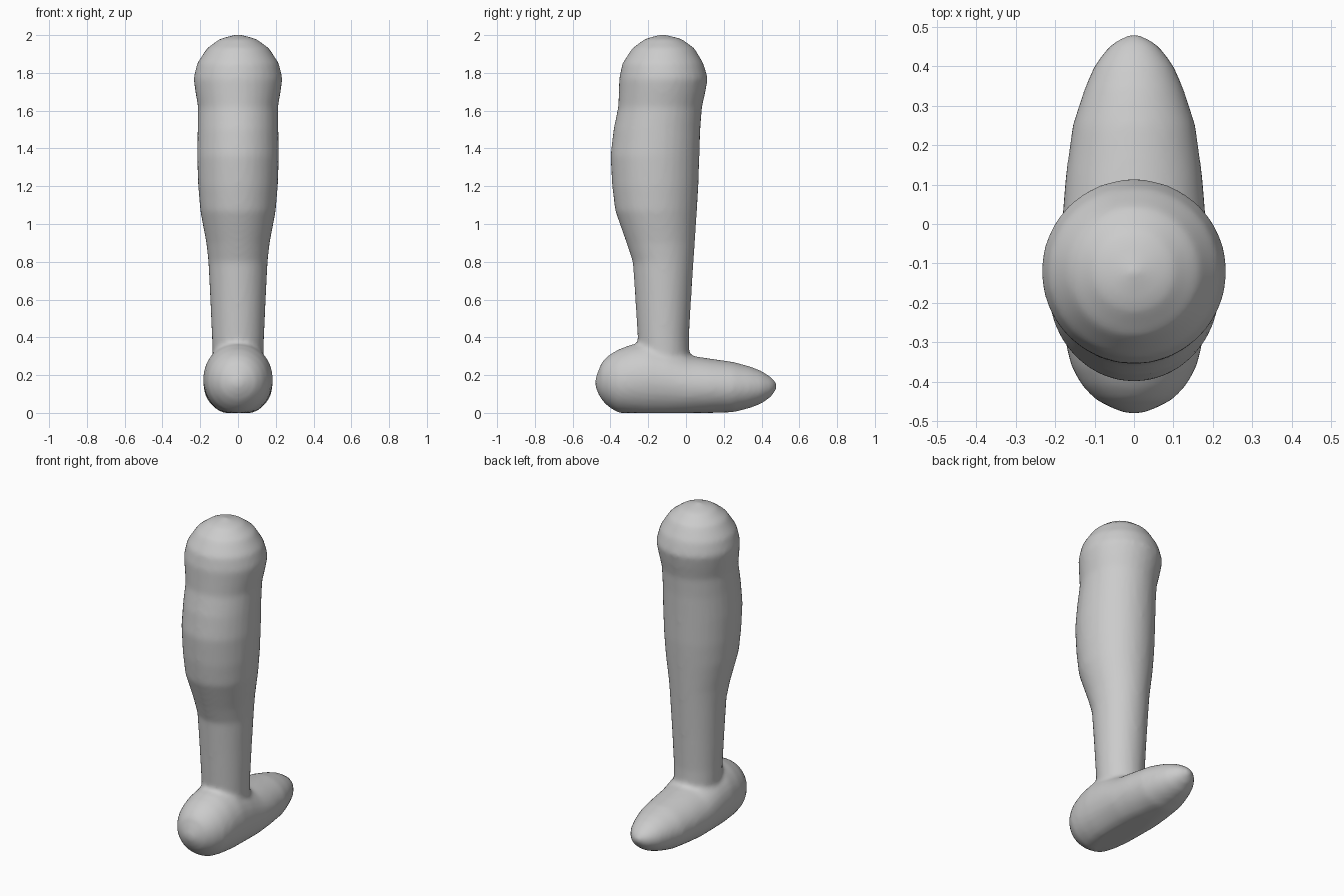
import bpy, bmesh
from math import sin, cos, pi

SIDES = 32


def loft(bm, rings, tips):
    """Skin closed rings of points and close both ends with a tip point."""
    loops = [[bm.verts.new(p) for p in ring] for ring in rings]
    for a, b in zip(loops, loops[1:]):
        for i in range(SIDES):
            j = (i + 1) % SIDES
            bm.faces.new((a[i], a[j], b[j], b[i]))
    for loop, tip in zip((loops[0], loops[-1]), tips):
        t = bm.verts.new(tip)
        for i in range(SIDES):
            bm.faces.new((loop[i], loop[(i + 1) % SIDES], t))


def angles():
    return [2 * pi * i / SIDES for i in range(SIDES)]


bm = bmesh.new()

# Shin, calf and rounded knee: z, back y, front y, half width
leg = [
    (0.15, -0.24, 0.02, 0.13), (0.40, -0.256, 0.016, 0.138),
    (0.60, -0.268, 0.027, 0.147), (0.80, -0.282, 0.04, 0.157),
    (0.90, -0.315, 0.047, 0.168), (1.07, -0.375, 0.058, 0.200),
    (1.20, -0.391, 0.066, 0.211), (1.36, -0.400, 0.071, 0.217),
    (1.50, -0.384, 0.076, 0.214), (1.62, -0.359, 0.085, 0.212),
    (1.70, -0.356, 0.103, 0.226), (1.77, -0.354, 0.116, 0.236),
    (1.85, -0.337, 0.093, 0.217), (1.93, -0.285, 0.045, 0.165),
    (1.98, -0.217, -0.023, 0.097),
]
rings = [[(w * cos(t), (b + f) / 2 + (f - b) / 2 * sin(t), z) for t in angles()]
         for z, b, f, w in leg]
loft(bm, rings, [(0, -0.11, 0.13), (0, -0.125, 2.006)])

# Heel and forefoot: y, bottom z, top z, half width
foot = [
    (-0.472, 0.115, 0.205, 0.045), (-0.445, 0.067, 0.270, 0.098),
    (-0.41, 0.032, 0.305, 0.132), (-0.36, 0.0, 0.335, 0.160),
    (-0.29, -0.012, 0.362, 0.176), (-0.20, -0.02, 0.378, 0.184),
    (-0.10, -0.02, 0.355, 0.184), (0.02, -0.015, 0.303, 0.182),
    (0.12, -0.008, 0.289, 0.174), (0.25, 0.003, 0.270, 0.156),
    (0.34, 0.026, 0.246, 0.127), (0.40, 0.049, 0.222, 0.102),
    (0.45, 0.085, 0.190, 0.065), (0.472, 0.115, 0.168, 0.034),
]
rings = [[(w * cos(t), y, max(0.0, (lo + hi) / 2 + (hi - lo) / 2 * sin(t)))
          for t in angles()] for y, lo, hi, w in foot]
loft(bm, rings, [(0, -0.484, 0.16), (0, 0.486, 0.143)])

bmesh.ops.recalc_face_normals(bm, faces=bm.faces)
mesh = bpy.data.meshes.new("lower_leg")
bm.to_mesh(mesh)
bm.free()
obj = bpy.data.objects.new("lower_leg", mesh)
bpy.context.collection.objects.link(obj)

# Fuse leg and foot into one soft skin
remesh = obj.modifiers.new("fuse", 'REMESH')
remesh.mode = 'VOXEL'
remesh.voxel_size = 0.014
remesh.use_smooth_shade = True
soft = obj.modifiers.new("soften", 'SMOOTH')
soft.factor = 0.5
soft.iterations = 8
